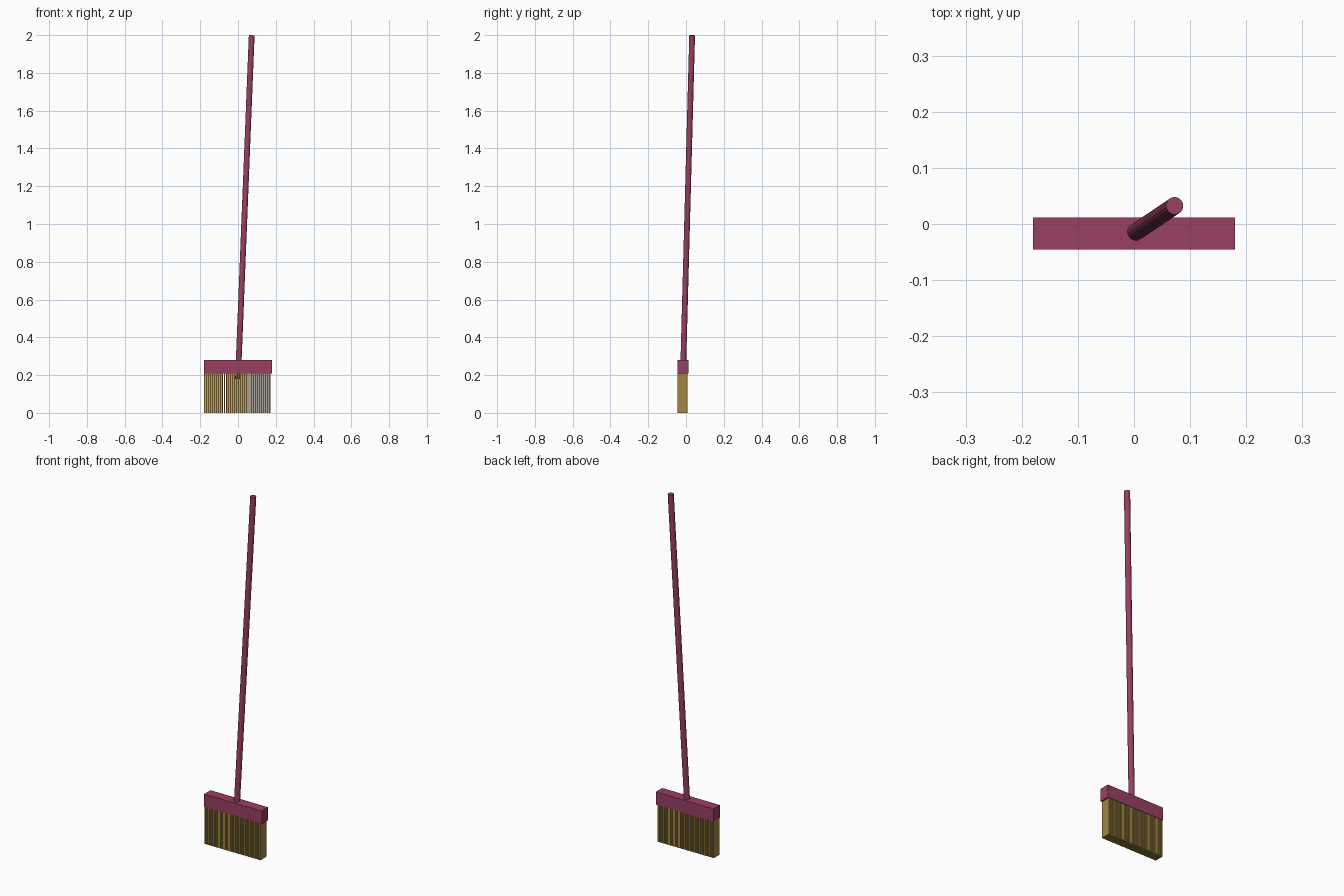
import bpy
from mathutils import Vector

if "Cube" in bpy.data.objects:
    bpy.data.objects.remove(bpy.data.objects["Cube"])


def material(name, rgb):
    m = bpy.data.materials.new(name)
    m.diffuse_color = (*rgb, 1)
    m.use_nodes = True
    m.node_tree.nodes["Principled BSDF"].inputs["Base Color"].default_value = m.diffuse_color
    return m


PLUM = material("plum_paint", (0.32, 0.05, 0.125))
STRAW = material("straw", (0.36, 0.24, 0.055))


def box(name, lo, hi, mat):
    lo, hi = Vector(lo), Vector(hi)
    bpy.ops.mesh.primitive_cube_add(size=1, location=(lo + hi) / 2)
    ob = bpy.context.object
    ob.name = name
    ob.scale = hi - lo
    bpy.ops.object.transform_apply(location=False, rotation=False, scale=True)
    ob.data.materials.append(mat)
    return ob


def rod(name, start, end, radius, sides, mat):
    start, end = Vector(start), Vector(end)
    axis = end - start
    bpy.ops.mesh.primitive_cylinder_add(
        vertices=sides, radius=radius, depth=axis.length,
        location=(start + end) / 2,
        rotation=axis.to_track_quat('Z', 'Y').to_euler())
    ob = bpy.context.object
    ob.name = name
    ob.data.materials.append(mat)
    return ob


# Wooden head block
box("head_block", (-0.18, -0.045, 0.208), (0.18, 0.012, 0.28), PLUM)

# Leaning handle, running through the block into the bristles
rod("handle", (0.0, -0.0165, 0.18), (0.0725, 0.0325, 1.999), 0.0155, 16, PLUM)

# Bristles: a row of thin upright slats, repeated along the block
COUNT, FIRST, LAST, WIDTH = 34, -0.179, 0.171, 0.0075
pitch = (LAST - FIRST - WIDTH) / (COUNT - 1)
bristles = box("bristles", (FIRST, -0.045, 0), (FIRST + WIDTH, 0.009, 0.21), STRAW)
row = bristles.modifiers.new("row", 'ARRAY')
row.count = COUNT
row.use_relative_offset = False
row.use_constant_offset = True
row.constant_offset_displace = (pitch, 0, 0)
